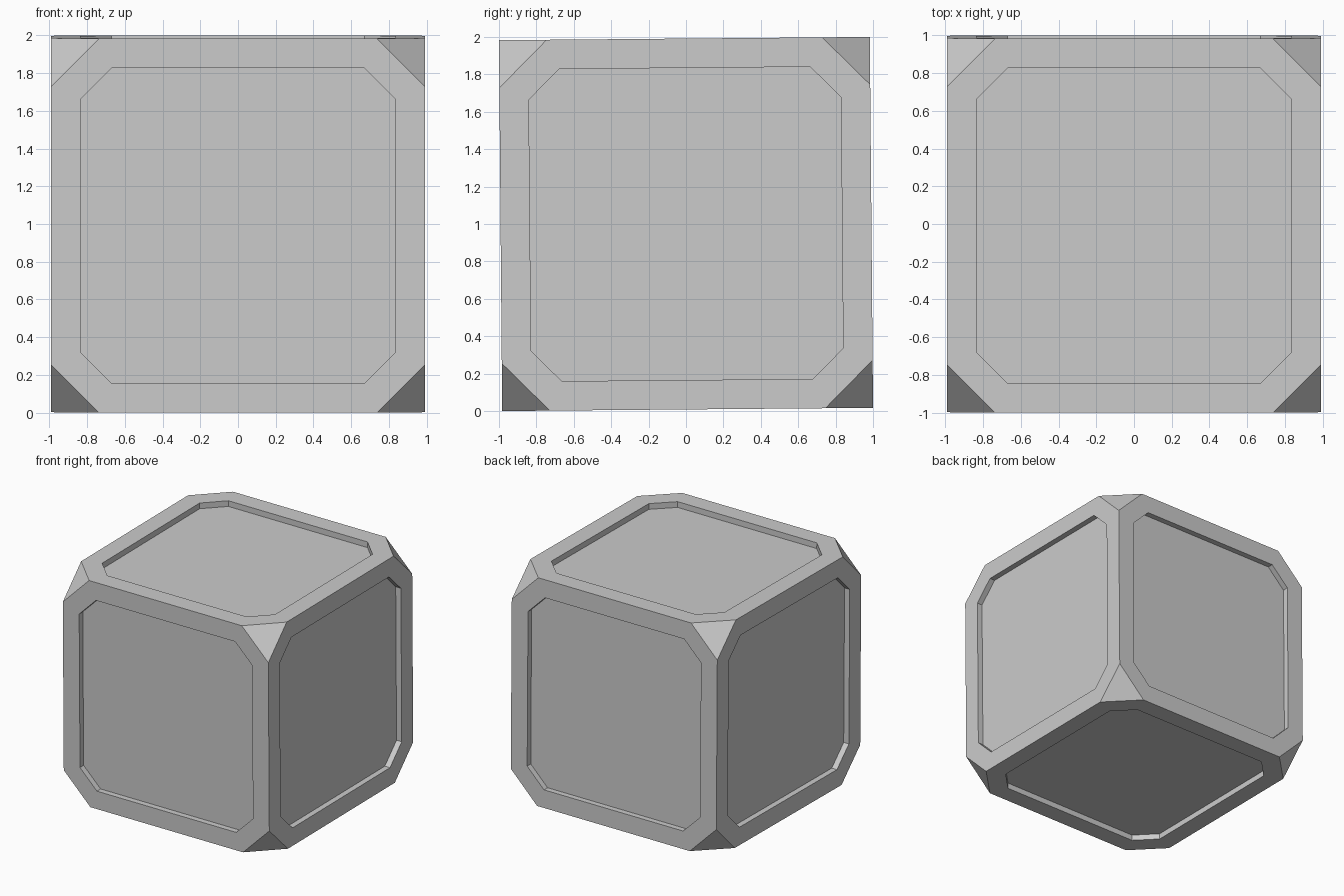
import bpy, bmesh
from math import radians
from itertools import product
from mathutils import Matrix, Vector

if "Cube" in bpy.data.objects:
    bpy.data.objects.remove(bpy.data.objects["Cube"])

HALF = 0.9914    # half the cube side
CUT = 0.255      # corner cut, measured along each edge
RIM = 0.157      # frame width around each panel
DEPTH = 0.05     # panel recess
TILT = radians(0.5)

bm = bmesh.new()

# Corner-cut cube: hull of the points where the cuts meet the edges
for axis in range(3):
    for signs in product((-1, 1), repeat=3):
        p = Vector(signs) * HALF
        p[axis] = signs[axis] * (HALF - CUT)
        bm.verts.new(p)
bmesh.ops.convex_hull(bm, input=bm.verts[:])
bmesh.ops.dissolve_limit(bm, angle_limit=radians(1), verts=bm.verts[:], edges=bm.edges[:])
bmesh.ops.recalc_face_normals(bm, faces=bm.faces[:])

# Recessed octagonal panels with straight walls on all six sides
panels = [f for f in bm.faces if len(f.verts) == 8]
bmesh.ops.inset_individual(bm, faces=panels, thickness=RIM, use_even_offset=True)
for face in bmesh.ops.extrude_discrete_faces(bm, faces=panels)["faces"]:
    bmesh.ops.translate(bm, verts=face.verts[:], vec=face.normal * -DEPTH)

# Slight tilt about x, resting on the ground
bm.transform(Matrix.Translation((0, 0, 1)) @ Matrix.Rotation(TILT, 4, 'X'))

mesh = bpy.data.meshes.new("panelled_cube")
bm.to_mesh(mesh)
bm.free()
cube = bpy.data.objects.new("panelled_cube", mesh)
bpy.context.collection.objects.link(cube)
